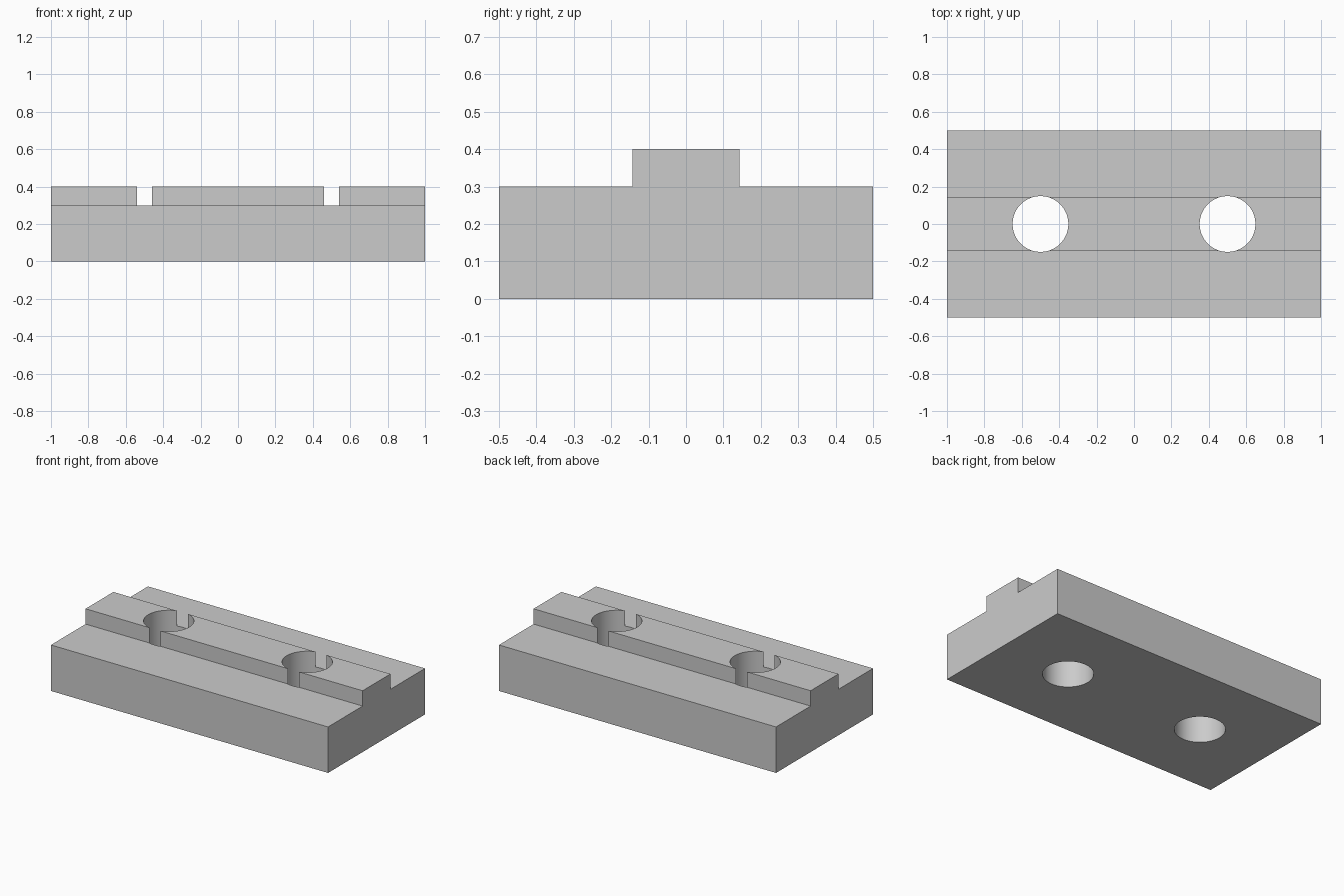
import bpy, bmesh, math

cube = bpy.data.objects.get("Cube")
if cube:
    bpy.data.objects.remove(cube, do_unlink=True)

grey = bpy.data.materials.new("plain grey")
grey.use_nodes = True
colour = (0.6, 0.6, 0.6, 1)
grey.diffuse_color = colour
grey.node_tree.nodes["Principled BSDF"].inputs["Base Color"].default_value = colour

# Stepped block: a T-shaped profile extruded along x
half_profile = [(0.5, 0), (0.5, 0.3), (0.1435, 0.3), (0.1435, 0.4)]
profile = half_profile + [(-y, z) for y, z in reversed(half_profile)]
bm = bmesh.new()
face = bm.faces.new([bm.verts.new((-1, y, z)) for y, z in profile])
extruded = bmesh.ops.extrude_face_region(bm, geom=[face])
moved = [v for v in extruded["geom"] if isinstance(v, bmesh.types.BMVert)]
bmesh.ops.translate(bm, verts=moved, vec=(2, 0, 0))
bmesh.ops.recalc_face_normals(bm, faces=bm.faces)
mesh = bpy.data.meshes.new("railed_block")
bm.to_mesh(mesh)
bm.free()
block = bpy.data.objects.new("railed_block", mesh)
bpy.context.collection.objects.link(block)
mesh.materials.append(grey)

# Two round through holes, slightly wider than the rail
for side, x in (("right", -0.5), ("left", 0.5)):
    bpy.ops.mesh.primitive_cylinder_add(vertices=96, radius=0.149, depth=1,
                                        location=(x, 0, 0.2))
    cutter = bpy.context.object
    cutter.name = side + "_hole_cutter"
    cutter.data.materials.append(grey)
    cutter.hide_render = True
    cutter.hide_set(True)
    cut = block.modifiers.new(side + "_hole", "BOOLEAN")
    cut.operation = "DIFFERENCE"
    cut.solver = "EXACT"
    cut.object = cutter

# Apply the cuts, then smooth only the hole walls
bpy.ops.object.select_all(action="DESELECT")
bpy.context.view_layer.objects.active = block
block.select_set(True)
for name in [m.name for m in block.modifiers]:
    bpy.ops.object.modifier_apply(modifier=name)
for obj in [o for o in bpy.data.objects if o.name.endswith("_hole_cutter")]:
    bpy.data.objects.remove(obj, do_unlink=True)
bpy.ops.object.shade_smooth_by_angle(angle=math.radians(30))
